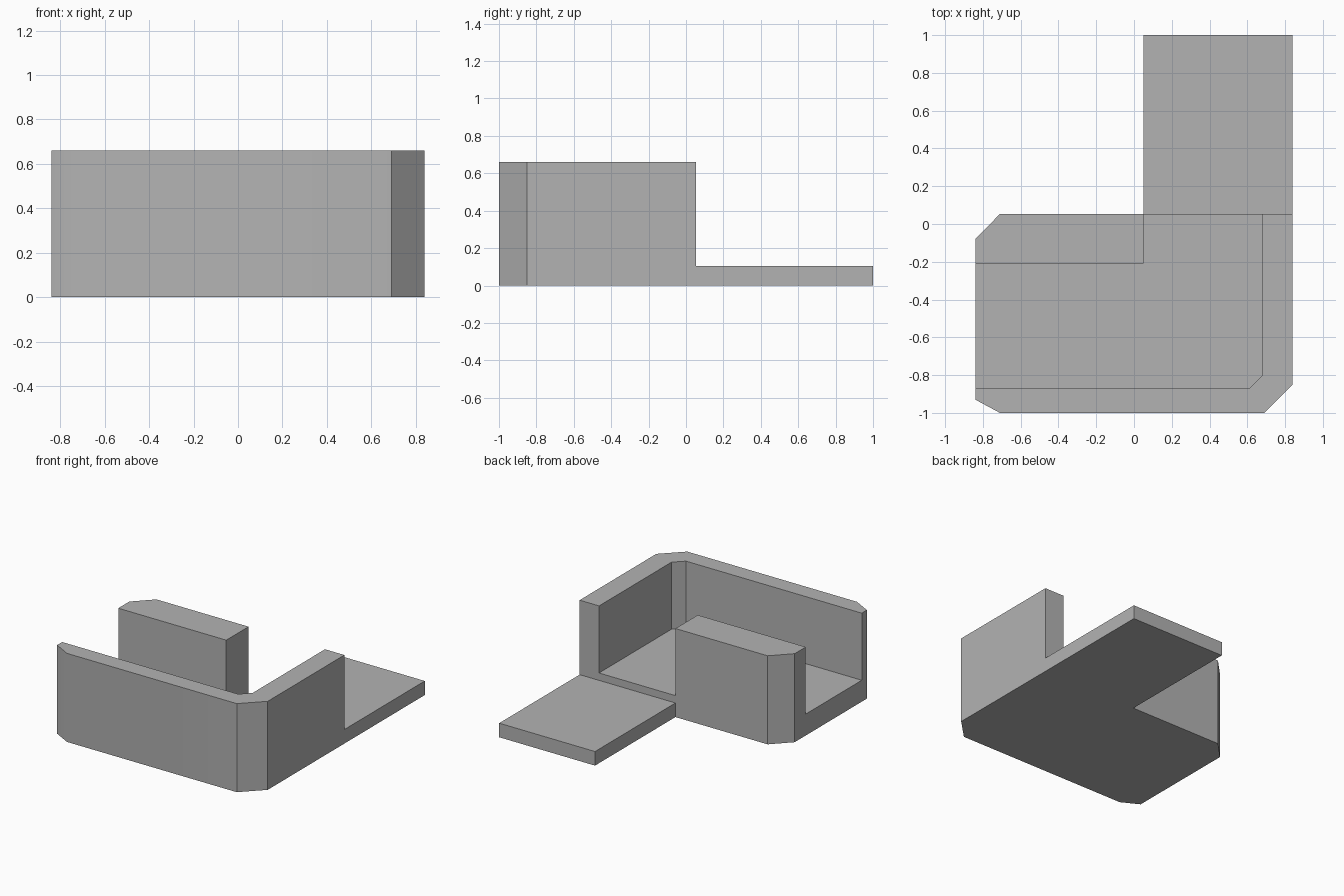
import bpy
import bmesh
import math

cube = bpy.data.objects.get("Cube")
if cube:
    bpy.data.objects.remove(cube, do_unlink=True)

WALL_TOP, FLOOR, RAMP = 0.66, 0.16, 0.105
BACK = 0.053      # rear face of the walls
STEP = 0.05       # left edge of the entry slab
SIDE = 0.84

grey = bpy.data.materials.new("plain_grey")
grey.use_nodes = True
colour = (0.45, 0.45, 0.45, 1)
grey.diffuse_color = colour
grey.node_tree.nodes["Principled BSDF"].inputs["Base Color"].default_value = colour


def prism(name, outline, z0, z1):
    """Extrude a flat outline from z0 up to z1."""
    bm = bmesh.new()
    base = bm.faces.new([bm.verts.new((x, y, z0)) for x, y in outline])
    top = bmesh.ops.extrude_face_region(bm, geom=[base])["geom"]
    verts = [v for v in top if isinstance(v, bmesh.types.BMVert)]
    bmesh.ops.translate(bm, verts=verts, vec=(0, 0, z1 - z0))
    bmesh.ops.recalc_face_normals(bm, faces=bm.faces)
    mesh = bpy.data.meshes.new(name)
    bm.to_mesh(mesh)
    bm.free()
    obj = bpy.data.objects.new(name, mesh)
    bpy.context.collection.objects.link(obj)
    mesh.materials.append(grey)
    return obj


def carve(target, cutter):
    """Subtract the cutter, then discard it."""
    cutter.hide_render = True
    mod = target.modifiers.new("carve", 'BOOLEAN')
    mod.operation, mod.solver, mod.object = 'DIFFERENCE', 'EXACT', cutter
    bpy.context.view_layer.objects.active = target
    bpy.ops.object.modifier_apply(modifier=mod.name)
    bpy.data.objects.remove(cutter, do_unlink=True)


# Solid L-shaped body with chamfered corners
body = prism("walled_passage", [
    (-SIDE, -0.93), (-0.71, -1), (0.69, -1), (SIDE, -0.85),
    (SIDE, 1), (STEP, 1), (STEP, BACK), (-0.71, BACK), (-SIDE, -0.08),
], 0, WALL_TOP)

# Lower the rear arm to a thin entry slab
carve(body, prism("slab_cutter", [
    (-1, BACK), (1, BACK), (1, 1.2), (-1, 1.2)], RAMP, 1))

# Hollow the bent channel, leaving outer wall and inner block
carve(body, prism("channel_cutter", [
    (-1, -0.87), (0.61, -0.87), (0.68, -0.80), (0.68, 0.3),
    (STEP, 0.3), (STEP, -0.21), (-1, -0.21)], FLOOR, 1))

# Soft shading only across the shallow front corner
bpy.ops.object.select_all(action='DESELECT')
body.select_set(True)
bpy.context.view_layer.objects.active = body
bpy.ops.object.shade_smooth_by_angle(angle=math.radians(30))
